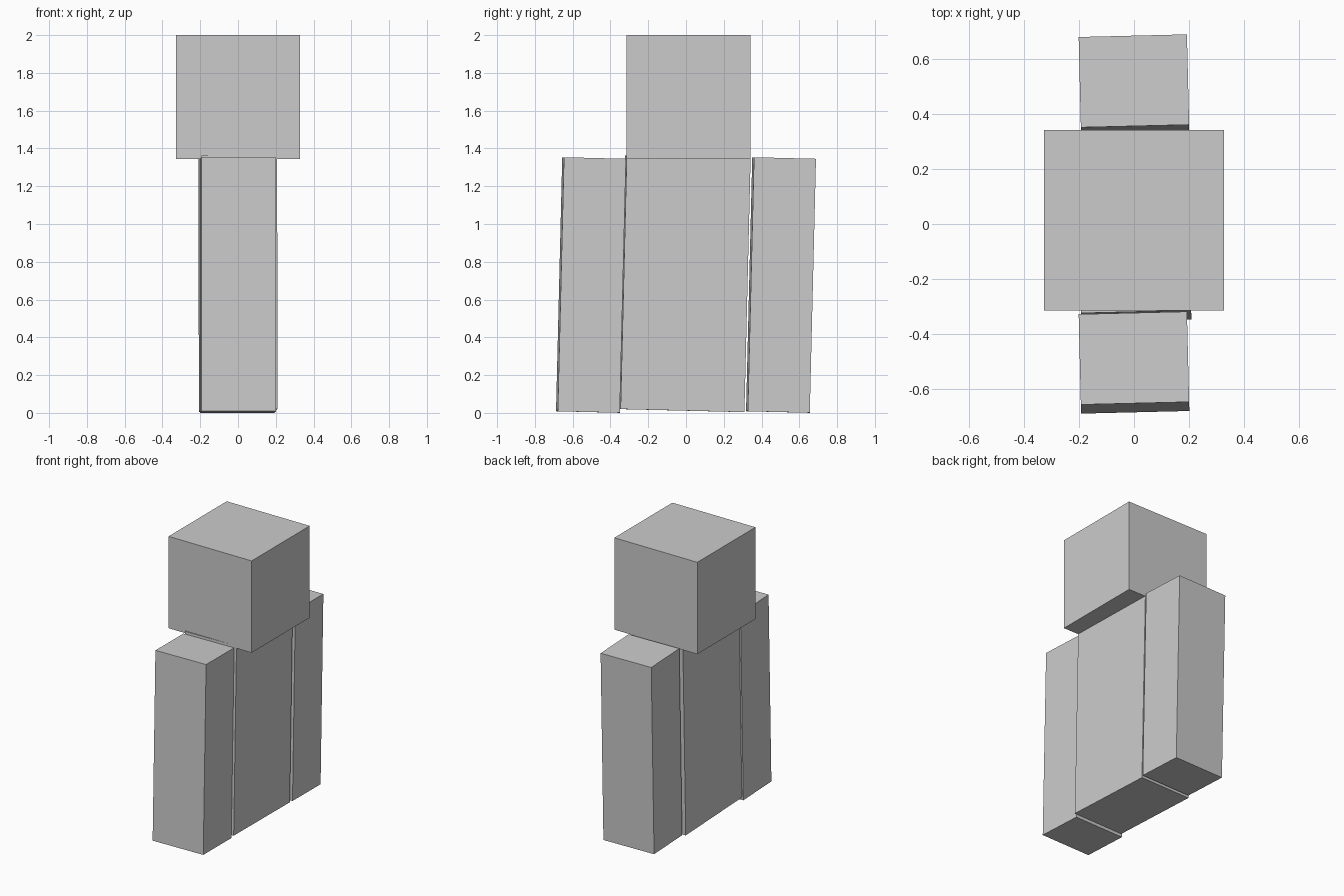
import bpy
from math import radians

if "Cube" in bpy.data.objects:
    bpy.data.objects.remove(bpy.data.objects["Cube"])


def box(name, centre, size, tilt=0.0, yaw=0.0):
    """Add a box with the given full size, tilted about x and turned about z."""
    bpy.ops.mesh.primitive_cube_add(size=1, location=centre,
                                    rotation=(radians(tilt), 0, radians(yaw)))
    obj = bpy.context.object
    obj.name = name
    obj.scale = size
    bpy.ops.object.transform_apply(location=False, rotation=True, scale=True)
    return obj


TILT, YAW = -1.4, 1.4   # slight lean of the body parts

# Square head, upright
box("head", (0, 0.013, 1.6725), (0.655, 0.655, 0.655))

# Long body, leaning slightly
box("torso", (0, -0.007, 0.683), (0.40, 0.656, 1.342), TILT, YAW)

# Arm on each side of the body
for side, label in ((-1, "front"), (1, "back")):
    box(label + "_arm", (0, side * 0.503, 0.677), (0.393, 0.328, 1.345), TILT, YAW)
